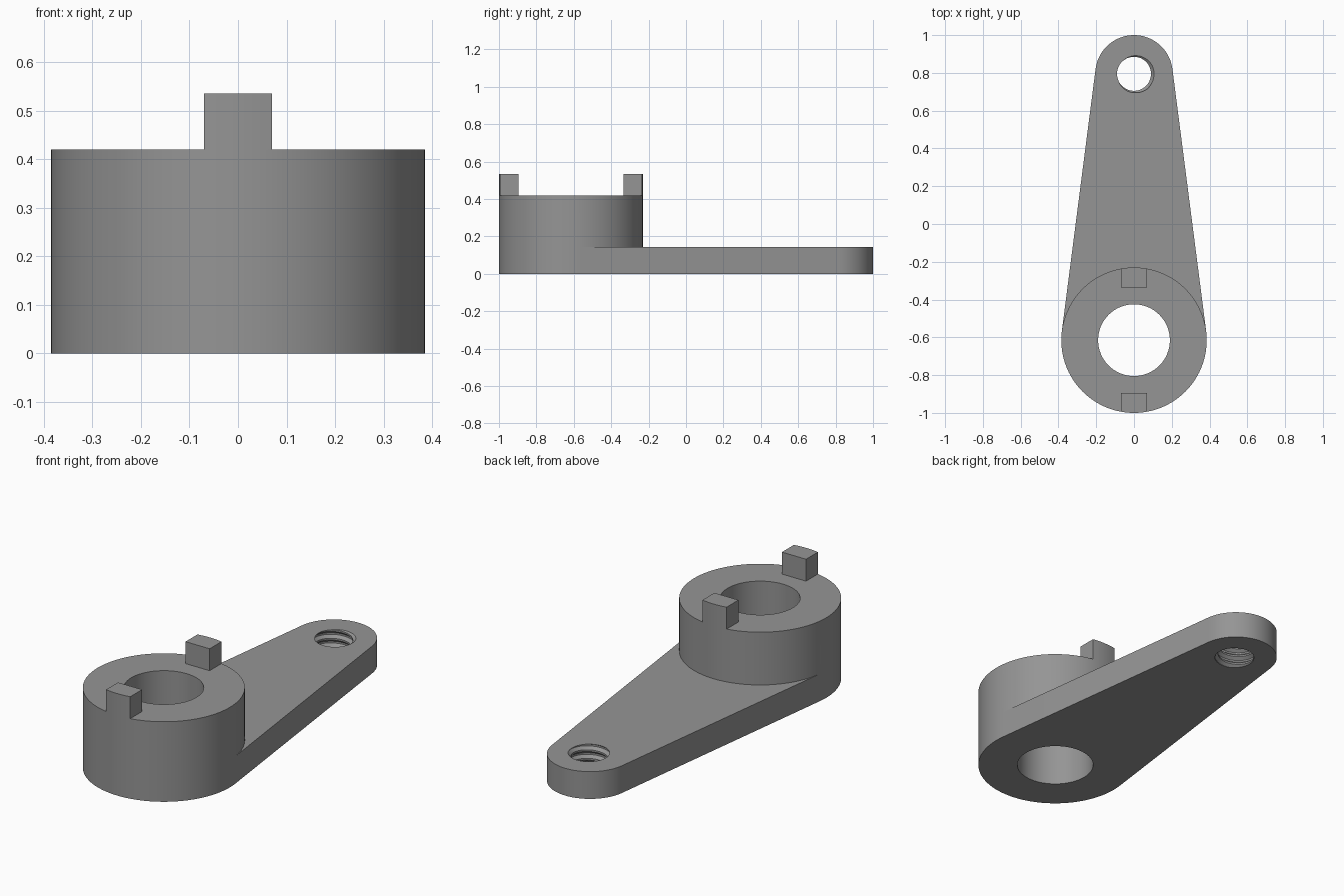
import bpy, bmesh, math
from math import sin, cos, pi

if "Cube" in bpy.data.objects:
    bpy.data.objects.remove(bpy.data.objects["Cube"])

HUB_Y, HUB_R, HUB_TOP, BORE_R = -0.615, 0.385, 0.42, 0.19
END_Y, END_R, ARM_TOP = 0.795, 0.205, 0.143
LUG_TOP, LUG_HALF, LUG_DEPTH = 0.535, 0.07, 0.105
MINOR_R, MAJOR_R, PITCH = 0.09, 0.106, 0.045

steel = bpy.data.materials.new("grey steel")
steel.diffuse_color = (0.3, 0.3, 0.3, 1)
steel.use_nodes = True
steel.node_tree.nodes["Principled BSDF"].inputs["Base Color"].default_value = steel.diffuse_color


def finish(name, bm):
    bmesh.ops.recalc_face_normals(bm, faces=bm.faces[:])
    mesh = bpy.data.meshes.new(name)
    bm.to_mesh(mesh)
    bm.free()
    mesh.materials.append(steel)
    obj = bpy.data.objects.new(name, mesh)
    bpy.context.collection.objects.link(obj)
    return obj


def prism(name, outline, z0, z1):
    bm = bmesh.new()
    low = [bm.verts.new((x, y, z0)) for x, y in outline]
    high = [bm.verts.new((x, y, z1)) for x, y in outline]
    bm.faces.new(low)
    bm.faces.new(high)
    n = len(outline)
    for i in range(n):
        j = (i + 1) % n
        bm.faces.new((low[i], low[j], high[j], high[i]))
    return finish(name, bm)


def arc(cy, r, a0, a1, n):
    return [(r * cos(a0 + (a1 - a0) * i / n), cy + r * sin(a0 + (a1 - a0) * i / n))
            for i in range(n + 1)]


def thread_cutter(name, z0, z1, cols=48):
    """Closed screw: V-groove breakpoints climb one pitch per turn."""
    bm = bmesh.new()
    cache = {}
    shape = [(0.0, MINOR_R), (0.2, MINOR_R), (0.5, MAJOR_R), (0.7, MAJOR_R)]
    turns = int((z1 - z0) / PITCH) + 3

    def vert(c, k):
        t, p = divmod(k, 4)
        z = z0 + (t - 1.5 + shape[p][0] + c / cols) * PITCH
        r = shape[p][1]
        if z <= z0 or z >= z1:
            z, r = min(max(z, z0), z1), MINOR_R
        key = (c % cols, round(z, 6))
        if key not in cache:
            a = 2 * pi * c / cols
            cache[key] = bm.verts.new((r * cos(a), END_Y + r * sin(a), z))
        return cache[key]

    for c in range(cols):
        for k in range(-4, turns * 4 + 4):
            quad = [vert(c, k), vert(c + 1, k), vert(c + 1, k + 1), vert(c, k + 1)]
            ring = list(dict.fromkeys(quad))
            if len(ring) > 2:
                bm.faces.new(ring)
    for z in (z0, z1):
        bm.faces.new([cache[(c, round(z, 6))] for c in range(cols)])
    bmesh.ops.triangulate(bm, faces=bm.faces[:])
    return finish(name, bm)


def combine(target, tool, operation):
    mod = target.modifiers.new(operation.lower(), 'BOOLEAN')
    mod.operation, mod.solver, mod.object = operation, 'EXACT', tool
    bpy.context.view_layer.objects.active = target
    bpy.ops.object.modifier_apply(modifier=mod.name)
    bpy.data.objects.remove(tool)


def smooth(obj):
    bpy.ops.object.select_all(action='DESELECT')
    obj.select_set(True)
    bpy.context.view_layer.objects.active = obj
    bpy.ops.object.shade_smooth_by_angle(angle=math.radians(25))


# Tapered arm, tangent to the hub and to its rounded end
tilt = math.asin((HUB_R - END_R) / (END_Y - HUB_Y))
tangent = (HUB_R * cos(tilt), HUB_Y + HUB_R * sin(tilt))
outline = [(-tangent[0], tangent[1]), tangent] + arc(END_Y, END_R, tilt, pi - tilt, 48)
lever = prism("lever_body", outline, 0, ARM_TOP)

# Round hub joined to the arm
combine(lever, prism("hub", arc(HUB_Y, HUB_R, 0, 2 * pi, 96)[:-1], 0, HUB_TOP), 'UNION')

# Plain bore through the hub and threaded hole through the arm end
combine(lever, prism("bore", arc(HUB_Y, BORE_R, 0, 2 * pi, 64)[:-1], -0.1, 0.6), 'DIFFERENCE')
combine(lever, thread_cutter("thread", -0.04, ARM_TOP + 0.04), 'DIFFERENCE')
smooth(lever)

# Two drive lugs on the hub rim, curved outside and flat inside
half = math.asin(LUG_HALF / HUB_R)
for name, side in (("front_lug", -1), ("back_lug", 1)):
    inner = HUB_Y + side * (HUB_R - LUG_DEPTH)
    mid = side * pi / 2
    pts = arc(HUB_Y, HUB_R, mid - half, mid + half, 6)
    pts += [(pts[-1][0], inner), (pts[0][0], inner)]
    smooth(prism(name, pts, HUB_TOP, LUG_TOP))
